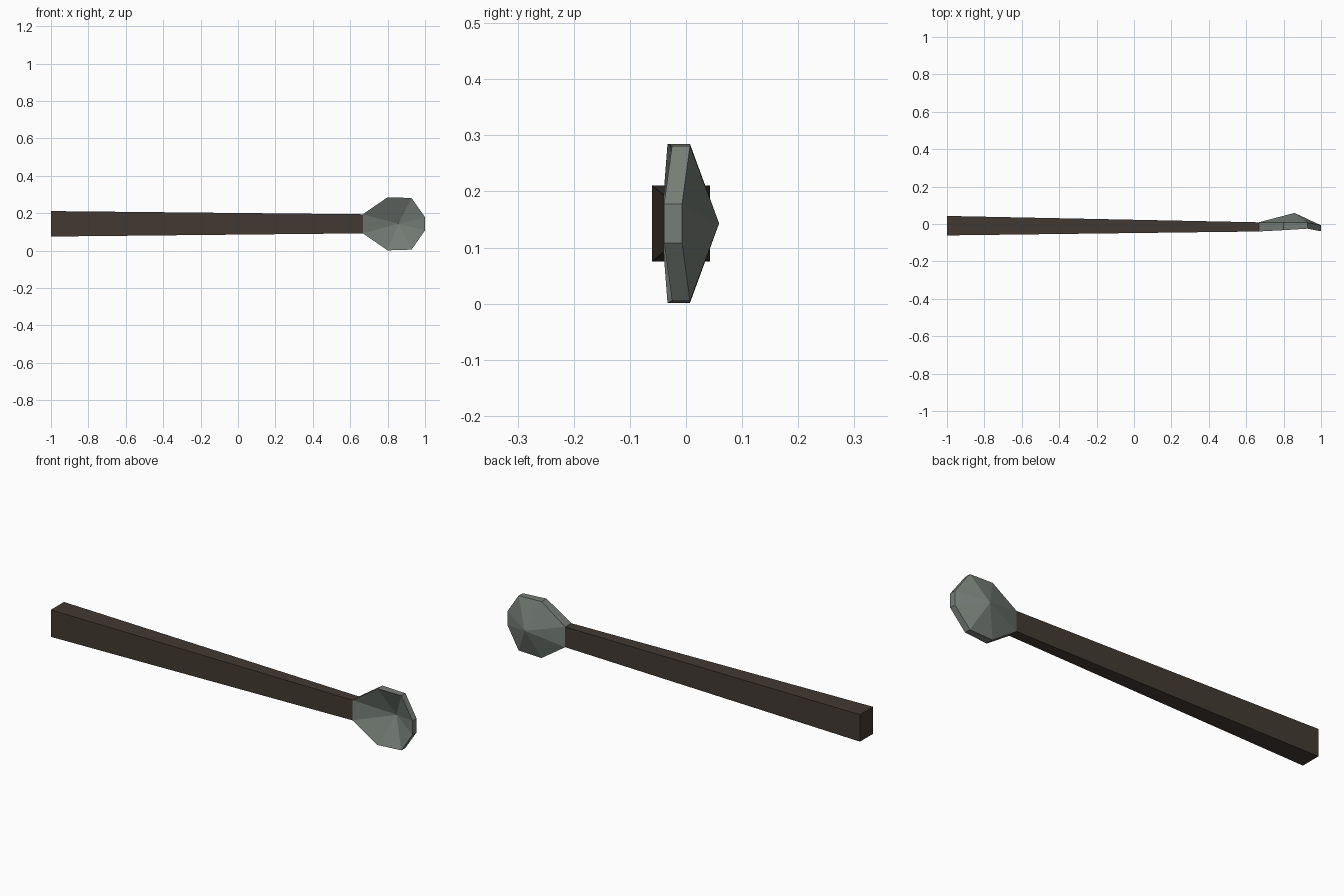
import bpy, bmesh

if "Cube" in bpy.data.objects:
    bpy.data.objects.remove(bpy.data.objects["Cube"])

ZC = 0.143  # height of the long axis


def material(name, rgb):
    m = bpy.data.materials.new(name)
    m.diffuse_color = (*rgb, 1.0)
    m.use_nodes = True
    m.node_tree.nodes["Principled BSDF"].inputs["Base Color"].default_value = m.diffuse_color
    return m


def make_object(name, bm, mat):
    bmesh.ops.recalc_face_normals(bm, faces=bm.faces)
    me = bpy.data.meshes.new(name)
    bm.to_mesh(me)
    bm.free()
    me.materials.append(mat)
    ob = bpy.data.objects.new(name, me)
    bpy.context.collection.objects.link(ob)
    return ob


brown = material("dark brown wood", (0.056, 0.042, 0.032))
grey = material("grey green metal", (0.180, 0.208, 0.184))

# Stations along the spoon: x, half height, front y, back y
BUTT = (-1.0, 0.068, -0.061, 0.043)
NECK = (0.667, 0.051, -0.040, 0.009)
RIM = [NECK,
       (0.800, 0.142, -0.033, 0.007),
       (0.928, 0.138, -0.025, 0.007),
       (1.000, 0.035, -0.039, -0.007)]

# Handle: square bar tapering toward the neck
bm = bmesh.new()
rings = []
for x, h, yf, yb in (BUTT, NECK):
    rings.append([bm.verts.new((x, y, ZC + z))
                  for y, z in ((yf, -h), (yb, -h), (yb, h), (yf, h))])
for i in range(4):
    j = (i + 1) % 4
    bm.faces.new((rings[0][i], rings[0][j], rings[1][j], rings[1][i]))
for ring in rings:
    bm.faces.new(ring)
make_object("handle", bm, brown)

# Bowl: octagonal rim, hollow facets in front and a faceted point behind
bm = bmesh.new()
outline = [(s, 1) for s in RIM] + [(s, -1) for s in reversed(RIM)]
front = [bm.verts.new((s[0], s[2], ZC + k * s[1])) for s, k in outline]
back = [bm.verts.new((s[0], s[3], ZC + k * s[1])) for s, k in outline]
hollow = bm.verts.new((0.858, 0.036, ZC))
point = bm.verts.new((0.858, 0.059, ZC))
for i in range(8):
    j = (i + 1) % 8
    bm.faces.new((front[i], front[j], hollow))
    bm.faces.new((back[j], back[i], point))
    bm.faces.new((front[j], front[i], back[i], back[j]))
make_object("bowl", bm, grey)
